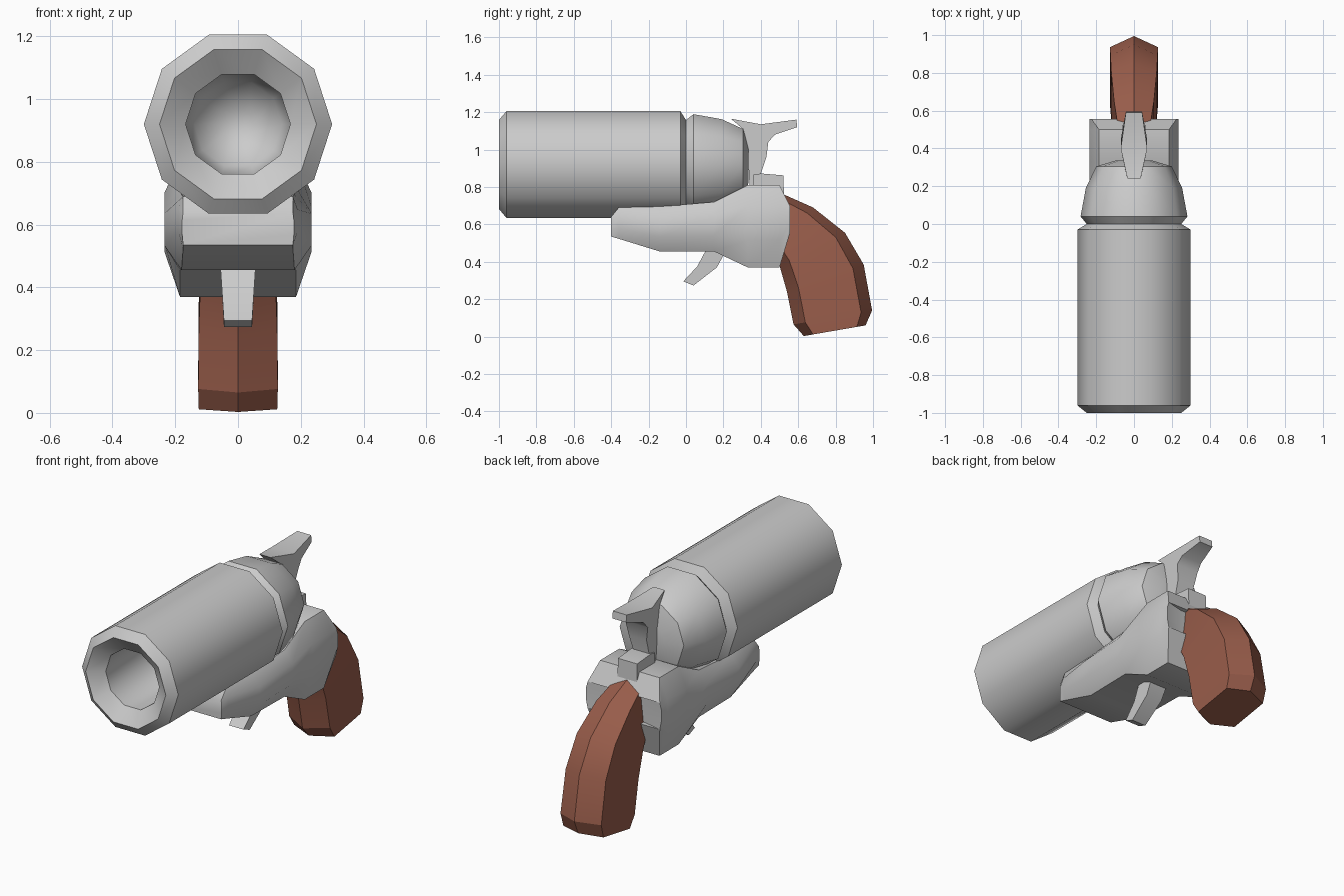
import bpy, bmesh, math

if "Cube" in bpy.data.objects:
    bpy.data.objects.remove(bpy.data.objects["Cube"])


def finish(bm, name, material=None, angle=40):
    bmesh.ops.recalc_face_normals(bm, faces=bm.faces)
    mesh = bpy.data.meshes.new(name)
    bm.to_mesh(mesh)
    bm.free()
    obj = bpy.data.objects.new(name, mesh)
    bpy.context.collection.objects.link(obj)
    if material:
        mesh.materials.append(material)
    bpy.ops.object.select_all(action='DESELECT')
    obj.select_set(True)
    bpy.context.view_layer.objects.active = obj
    bpy.ops.object.shade_smooth_by_angle(angle=math.radians(angle))
    return obj


def loft(name, rings, material=None, angle=40):
    """Skin closed rings of equal point count and cap both ends."""
    bm = bmesh.new()
    loops = [[bm.verts.new(p) for p in ring] for ring in rings]
    n = len(loops[0])
    for a, b in zip(loops, loops[1:]):
        for i in range(n):
            j = (i + 1) % n
            bm.faces.new((a[i], a[j], b[j], b[i]))
    bm.faces.new(loops[0])
    bm.faces.new(loops[-1])
    return finish(bm, name, material, angle)


def plate(name, profile):
    """Side profile of (y, z, half width) points, mirrored across x."""
    rings = [[(s * w, y, z) for y, z, w in profile] for s in (-1, 1)]
    return loft(name, rings)


wood = bpy.data.materials.new("wood")
wood.diffuse_color = (0.32, 0.11, 0.07, 1)
wood.use_nodes = True
wood.node_tree.nodes["Principled BSDF"].inputs["Base Color"].default_value = wood.diffuse_color

# Ten-sided barrel: bore, muzzle funnel, shell, groove and breech
AXIS_Z = 0.92
barrel_profile = [(-0.35, 0.05), (-0.42, 0.14), (-0.50, 0.167), (-0.94, 0.167),
                  (-1.0, 0.25), (-0.96, 0.30), (-0.03, 0.30), (0.0, 0.25),
                  (0.04, 0.283), (0.19, 0.255), (0.305, 0.20), (0.335, 0.10)]
rings = []
for y, r in barrel_profile:
    angles = [math.tau * k / 10 for k in range(10)]
    rings.append([(r * math.cos(a), y, AXIS_Z + r * math.sin(a)) for a in angles])
loft("barrel", rings)

# Frame: sections of (y, z bottom, z top, half width at edges, half width at sides)
frame_sections = [(-0.40, 0.535, 0.64, 0.175, 0.178), (-0.36, 0.523, 0.69, 0.175, 0.19),
                  (-0.14, 0.455, 0.695, 0.18, 0.235), (0.15, 0.455, 0.72, 0.185, 0.235),
                  (0.33, 0.37, 0.81, 0.185, 0.235), (0.50, 0.37, 0.81, 0.185, 0.235),
                  (0.555, 0.55, 0.70, 0.225, 0.235), (0.53, 0.55, 0.70, 0.12, 0.12)]
rings = []
for y, zb, zt, we, ws in frame_sections:
    h = zt - zb
    half = [(we, zb), (ws, zb + 0.33 * h), (ws, zb + 0.75 * h), (we, zt)]
    rings.append([(x, y, z) for x, z in half] + [(-x, y, z) for x, z in reversed(half)])
loft("frame", rings)

# Curved grip: sections of front (y, z), back (y, z), half width
grip_sections = [((0.40, 0.60), (0.50, 0.77), 0.08), ((0.45, 0.48), (0.68, 0.69), 0.105),
                 ((0.50, 0.38), (0.85, 0.555), 0.12), ((0.54, 0.24), (0.95, 0.385), 0.125),
                 ((0.575, 0.065), (0.995, 0.14), 0.127), ((0.63, 0.003), (0.96, 0.06), 0.125)]
rings = []
for front, back, w in grip_sections:
    ring = []
    for x, t in [(0, 0), (w, 0.15), (w, 0.86), (0, 1), (-w, 0.86), (-w, 0.15)]:
        ring.append((x, front[0] + t * (back[0] - front[0]), front[1] + t * (back[1] - front[1])))
    rings.append(ring)
loft("grip", rings, wood, 20)

# Trigger
plate("trigger", [(0.14, 0.52, 0.055), (0.10, 0.45, 0.055), (0.06, 0.375, 0.05),
                  (-0.015, 0.295, 0.045), (0.04, 0.273, 0.045), (0.165, 0.37, 0.05),
                  (0.22, 0.47, 0.055)])

# Hammer with spur
plate("hammer", [(0.24, 1.165, 0.035), (0.305, 1.11, 0.05), (0.33, 1.0, 0.055),
                 (0.34, 0.80, 0.05), (0.40, 0.80, 0.05), (0.40, 0.87, 0.05),
                 (0.43, 0.96, 0.055), (0.44, 1.04, 0.07), (0.475, 1.08, 0.065),
                 (0.595, 1.12, 0.043), (0.59, 1.16, 0.043), (0.40, 1.135, 0.07)])

# Block carrying the hammer
plate("hammer_mount", [(0.36, 0.74, 0.06), (0.36, 0.865, 0.06), (0.40, 0.872, 0.06),
                       (0.52, 0.862, 0.06), (0.525, 0.74, 0.06)])
